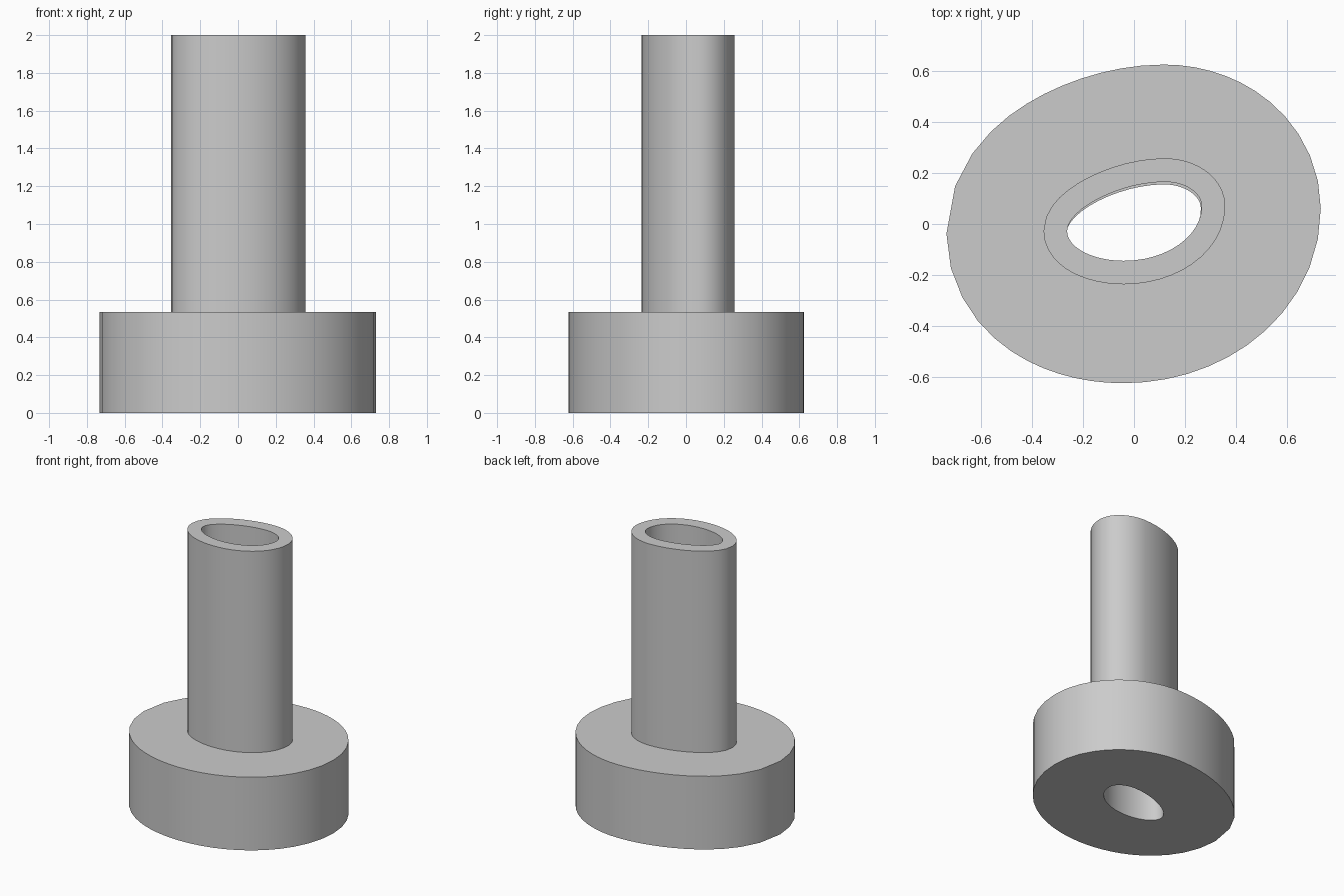
import bpy
import bmesh
import math
from mathutils import Vector

cube = bpy.data.objects.get("Cube")
if cube:
    bpy.data.objects.remove(cube, do_unlink=True)

WALL, RIM = 0.092, 0.469          # outward offsets from the bore
FLANGE_TOP, TUBE_TOP = 0.533, 2.0
STEPS = 12                        # segments per quarter of the outline

grey = bpy.data.materials.new("plain_grey")
grey.use_nodes = True
colour = (0.6, 0.6, 0.6, 1.0)
grey.diffuse_color = colour
grey.node_tree.nodes["Principled BSDF"].inputs["Base Color"].default_value = colour

# Extreme points of the slanted oval bore, counter-clockwise from the right,
# and the roundness of the quarter that follows each one
extremes = [Vector(p) for p in ((0.265, 0.07), (0.12, 0.165), (-0.262, -0.028), (-0.04, -0.144))]
roundness = (0.55, 0.45, 0.55, 0.55)


def oval(offset, shift=(0, 0)):
    """Bore outline pushed outward along its normals."""
    points = []
    for i, k in enumerate(roundness):
        a, d = extremes[i], extremes[(i + 1) % 4]
        # Tangents are vertical at the sides and horizontal at top and bottom
        corner = Vector((a.x, d.y)) if i % 2 == 0 else Vector((d.x, a.y))
        b, c = a.lerp(corner, k), d.lerp(corner, k)
        for s in range(STEPS):
            t = s / STEPS
            u = 1 - t
            p = u**3 * a + 3 * u * u * t * b + 3 * u * t * t * c + t**3 * d
            v = (u * u * (b - a) + 2 * u * t * (c - b) + t * t * (d - c)).normalized()
            points.append(p + Vector((v.y, -v.x)) * offset + Vector(shift))
    return points


def hollow_part(name, offset, bottom, top, shift=(0, 0)):
    """Closed sleeve between the bore and its offset outline."""
    bm = bmesh.new()

    def ring(outline, z):
        return [bm.verts.new((p.x, p.y, z)) for p in outline]

    outer, inner = oval(offset, shift), oval(0, shift)
    rings = [ring(outer, bottom), ring(outer, top), ring(inner, top), ring(inner, bottom)]
    count = len(outer)
    for r in range(4):
        low, high = rings[r], rings[(r + 1) % 4]
        for i in range(count):
            j = (i + 1) % count
            bm.faces.new((low[i], low[j], high[j], high[i]))
    bmesh.ops.recalc_face_normals(bm, faces=bm.faces)
    mesh = bpy.data.meshes.new(name)
    bm.to_mesh(mesh)
    bm.free()
    mesh.materials.append(grey)
    obj = bpy.data.objects.new(name, mesh)
    bpy.context.collection.objects.link(obj)
    bpy.ops.object.select_all(action='DESELECT')
    obj.select_set(True)
    bpy.context.view_layer.objects.active = obj
    bpy.ops.object.shade_smooth_by_angle(angle=math.radians(30))
    return obj


# Wide base flange, and the tube standing on it
hollow_part("base_flange", RIM, 0, FLANGE_TOP, (-0.003, -0.01))
hollow_part("upright_tube", WALL, FLANGE_TOP, TUBE_TOP)
